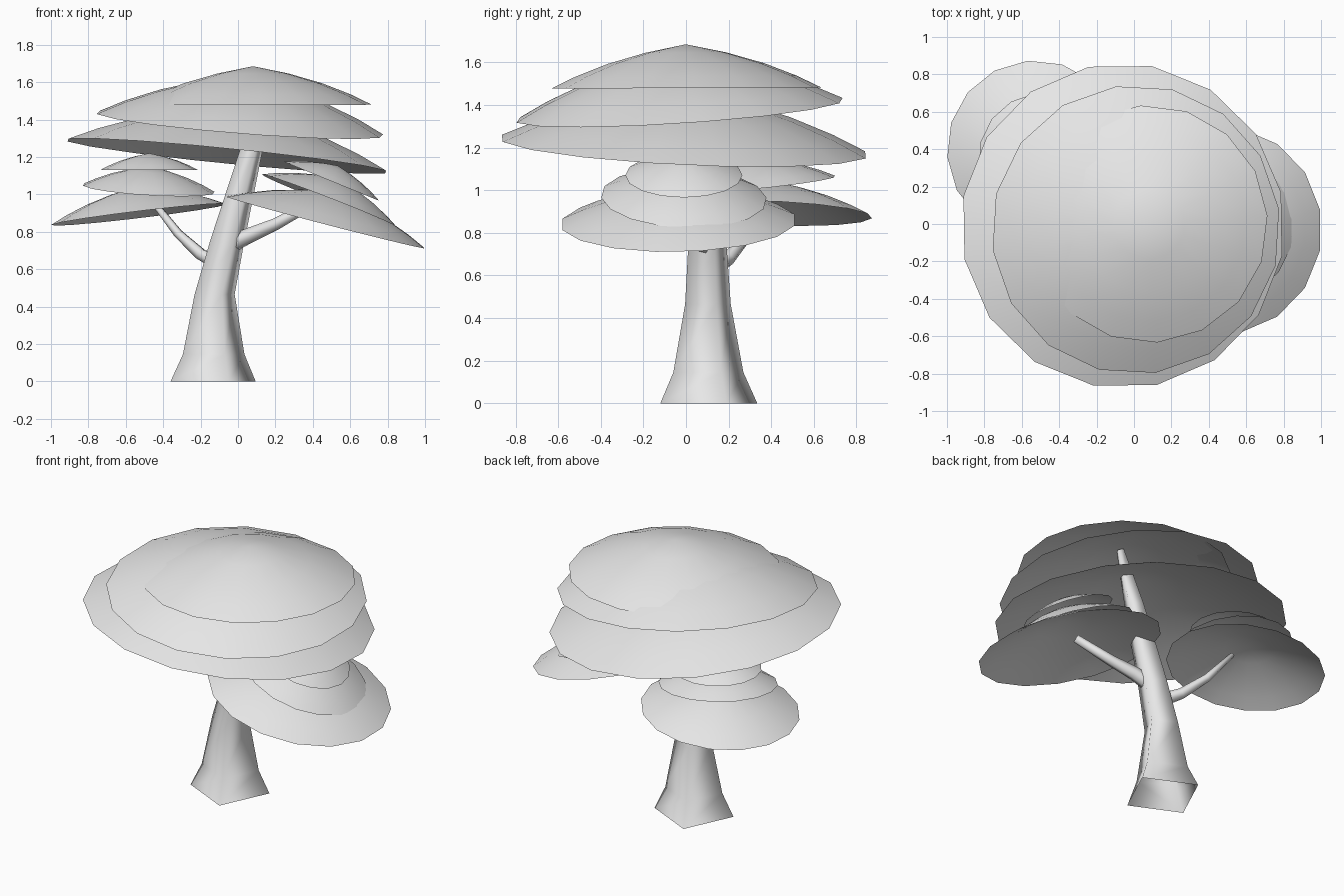
import bpy, bmesh, math
from mathutils import Vector

cube = bpy.data.objects.get("Cube")
if cube:
    bpy.data.objects.remove(cube)

grey = bpy.data.materials.new("plain_grey")
grey.use_nodes = True
grey.diffuse_color = (0.8, 0.8, 0.8, 1)
grey.node_tree.nodes["Principled BSDF"].inputs["Base Color"].default_value = (0.8, 0.8, 0.8, 1)

UP = Vector((0, 0, 1))


def loft(name, rings, sides, phase):
    """Open-bottomed skin through (centre, axis, radius) rings; radius 0 closes it in a point."""
    bm = bmesh.new()
    loops = []
    for centre, axis, radius in rings:
        turn = UP.rotation_difference(Vector(axis).normalized())
        count = sides if radius else 1
        loop = []
        for i in range(count):
            a = math.radians(phase) + math.tau * i / sides
            arm = Vector((math.cos(a), math.sin(a), 0)) * radius
            loop.append(bm.verts.new(Vector(centre) + turn @ arm))
        loops.append(loop)
    for low, high in zip(loops, loops[1:]):
        for i in range(sides):
            j = (i + 1) % sides
            if len(high) == 1:
                bm.faces.new((low[i], low[j], high[0]))
            else:
                bm.faces.new((low[i], low[j], high[j], high[i]))
    for face in bm.faces:
        face.smooth = True
    mesh = bpy.data.meshes.new(name)
    bm.to_mesh(mesh)
    bm.free()
    mesh.materials.append(grey)
    obj = bpy.data.objects.new(name, mesh)
    bpy.context.collection.objects.link(obj)
    return obj


# Dome outline: share of radius, share of height
DOME = ((1, 0), (0.82, 0.27), (0.58, 0.56), (0.3, 0.81), (0, 1))


def leaf_dome(name, centre, radius, height, slope_x, slope_y, phase):
    """Hollow leaf layer whose rim lies on a sloping plane."""
    axis = Vector((-slope_x, -slope_y, 1)).normalized()
    rings = [(Vector(centre) + axis * height * h, axis, radius * r) for r, h in DOME]
    loft(name, rings, 16, phase)


# Main crown
leaf_dome("crown_bottom", (-0.06, -0.01, 1.205), 0.87, 0.27, -0.10, -0.047, 12)
leaf_dome("crown_middle", (0.01, -0.03, 1.375), 0.775, 0.26, -0.08, 0.065, 8)
leaf_dome("crown_top", (0.08, 0.0, 1.48), 0.635, 0.205, 0.0, 0.005, 4)

# Clump on the left branch
leaf_dome("left_clump_bottom", (0.468, -0.035, 0.85), 0.555, 0.17, -0.26, 0.02, 11.25)
leaf_dome("left_clump_middle", (0.49, -0.01, 0.965), 0.39, 0.13, -0.39, -0.04, 6)
leaf_dome("left_clump_top", (0.5, -0.01, 1.07), 0.275, 0.09, -0.41, 0.0, 0)

# Clump on the right branch
leaf_dome("right_clump_bottom", (-0.528, 0.4, 0.892), 0.475, 0.15, 0.12, -0.04, 5)
leaf_dome("right_clump_middle", (-0.478, 0.35, 1.03), 0.355, 0.12, -0.06, 0.1, 8)
leaf_dome("right_clump_top", (-0.475, 0.35, 1.13), 0.262, 0.09, 0.0, 0.0, 3)

# Four-sided leaning trunk
LEAN = (0.25, -0.03, 1)
loft("trunk", [
    ((-0.133, 0.107, 0.0), UP, 0.242),
    ((-0.13, 0.105, 0.145), UP, 0.175),
    ((-0.125, 0.103, 0.465), UP, 0.114),
    ((-0.06, 0.1, 0.735), LEAN, 0.096),
    ((0.07, 0.085, 1.23), LEAN, 0.063),
    ((0.165, 0.07, 1.58), LEAN, 0.025),
    ((0.168, 0.07, 1.59), LEAN, 0),
], 4, 20)


def branch(name, path, thick, thin):
    """Tapered round limb along a short path."""
    points = [Vector(p) for p in path]
    rings = []
    last = len(points) - 1
    for i, p in enumerate(points):
        axis = points[min(i + 1, last)] - points[max(i - 1, 0)]
        rings.append((p, axis, thick + (thin - thick) * i / last))
    rings.append((points[-1], axis, 0))
    loft(name, rings, 6, 0)


branch("left_branch",
       [(-0.07, 0.1, 0.72), (0.06, 0.07, 0.78), (0.2, 0.02, 0.84), (0.4, -0.06, 0.95)], 0.05, 0.025)
branch("right_branch",
       [(-0.1, 0.12, 0.63), (-0.2, 0.2, 0.68), (-0.32, 0.29, 0.79), (-0.46, 0.36, 0.97)], 0.042, 0.016)
